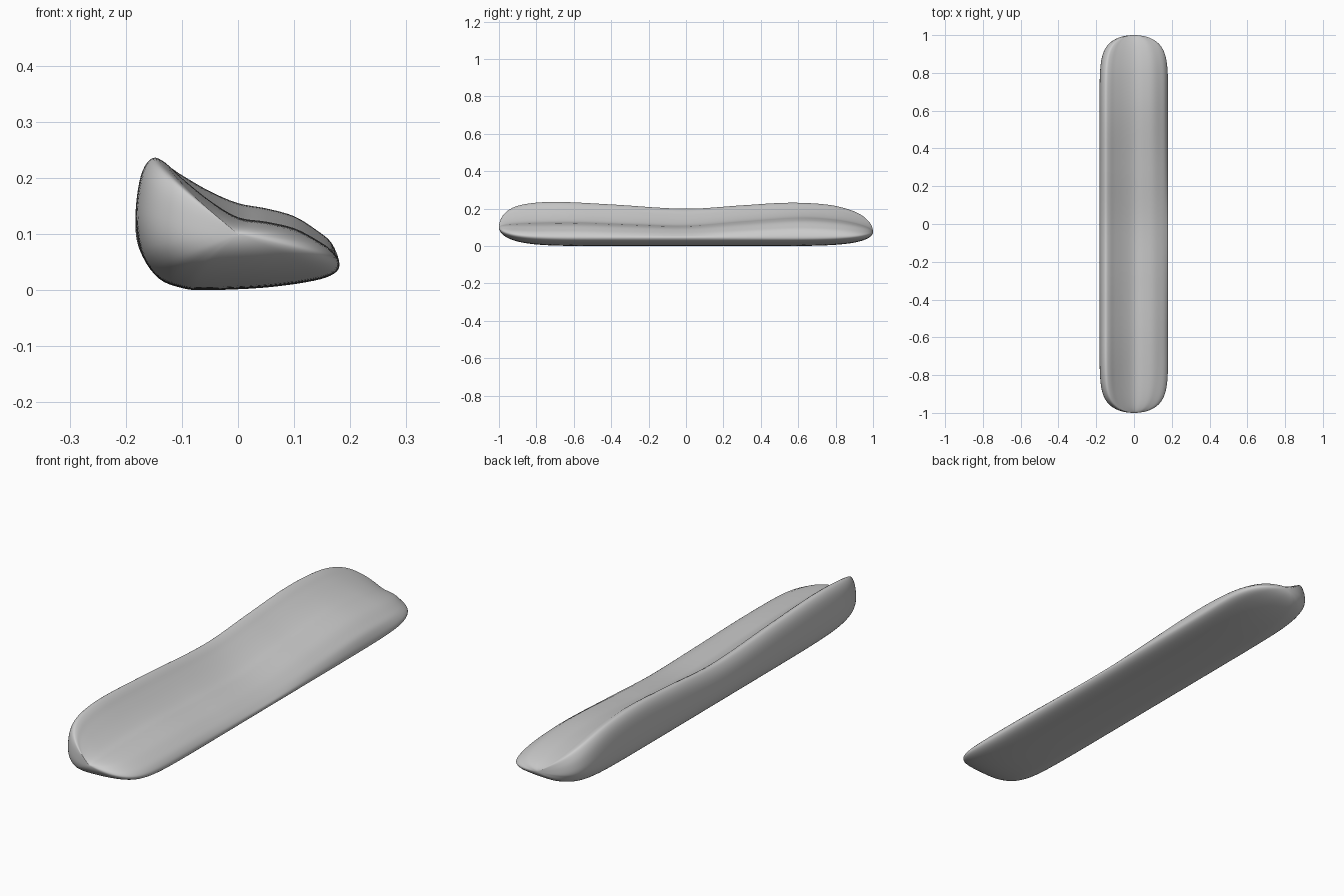
import bpy, bmesh, math

if "Cube" in bpy.data.objects:
    bpy.data.objects.remove(bpy.data.objects["Cube"])


def hermite(p0, p1, m0, m1, t):
    return ((2*t**3 - 3*t**2 + 1) * p0 + (t**3 - 2*t**2 + t) * m0
            + (3*t**2 - 2*t**3) * p1 + (t**3 - t**2) * m1)


def along(keys, y):
    """Smooth interpolation of (y, value) keys."""
    def slope(i):
        a, b = keys[max(i - 1, 0)], keys[min(i + 1, len(keys) - 1)]
        return (b[1] - a[1]) / (b[0] - a[0])
    for i in range(len(keys) - 1):
        (y0, v0), (y1, v1) = keys[i], keys[i + 1]
        if y <= y1:
            h = y1 - y0
            return hermite(v0, v1, slope(i) * h, slope(i + 1) * h, (y - y0) / h)
    return keys[-1][1]


def closed_curve(pts, steps):
    """Closed smooth curve through the points."""
    n, out = len(pts), []
    for i in range(n):
        a, b, c, d = (pts[(i + k) % n] for k in (-1, 0, 1, 2))
        for s in range(steps):
            out.append([hermite(b[k], c[k], (c[k] - a[k]) / 2, (d[k] - b[k]) / 2, s / steps)
                        for k in (0, 1)])
    return out


# Ridge height and dished seat height along the length
RIDGE = [(-1, .215), (-.9, .227), (-.7, .236), (-.4, .222), (0, .199),
         (.3, .217), (.55, .231), (.75, .222), (.9, .196), (1, .17)]
SEAT = [(-1, .125), (-.6, .130), (-.3, .120), (0, .112), (.3, .135),
        (.6, .155), (.8, .145), (1, .115)]


def section(y):
    r, s = along(RIDGE, y), along(SEAT, y)
    d = r - s
    pts = [(-.06, 0), (.04, .004), (.12, .014), (.165, .026), (.181, .045),
           (.167, .54 * s), (.14, .69 * s), (.1, .85 * s), (.05, .94 * s), (0, s),
           (-.05, s + .28 * d), (-.1, s + .66 * d), (-.13, s + .92 * d), (-.152, r),
           (-.17, r - .022), (-.18, .72 * r), (-.182, .5 * r),
           (-.17, .06), (-.14, .02), (-.1, .004)]
    # Round the ends: plan and top close abruptly, the underside more gently
    zc = .0875 - .0125 * y
    side = math.sqrt(max(0, 1 - abs(y)**16))
    under = math.sqrt(max(0, 1 - abs(y)**8))
    return [(x * side, y, zc + (z - zc) * (side if z > zc else under))
            for x, z in closed_curve(pts, 4)]


# Cushion body lofted along y, with a pole at each end
bm = bmesh.new()
N = 96
rings = []
for i in range(1, N):
    y = math.sin(math.pi * (i / N - .5))
    rings.append([bm.verts.new(p) for p in section(y)])
m = len(rings[0])
for a, b in zip(rings, rings[1:]):
    for k in range(m):
        bm.faces.new((a[k], a[(k + 1) % m], b[(k + 1) % m], b[k]))
for ring, y in ((rings[0], -1), (rings[-1], 1)):
    pole = bm.verts.new((0, y, .0875 - .0125 * y))
    for k in range(m):
        bm.faces.new((ring[k], ring[(k + 1) % m], pole))
bmesh.ops.recalc_face_normals(bm, faces=bm.faces)
for f in bm.faces:
    f.smooth = True
mesh = bpy.data.meshes.new("cushion")
bm.to_mesh(mesh)
bm.free()
bpy.context.collection.objects.link(bpy.data.objects.new("cushion", mesh))
